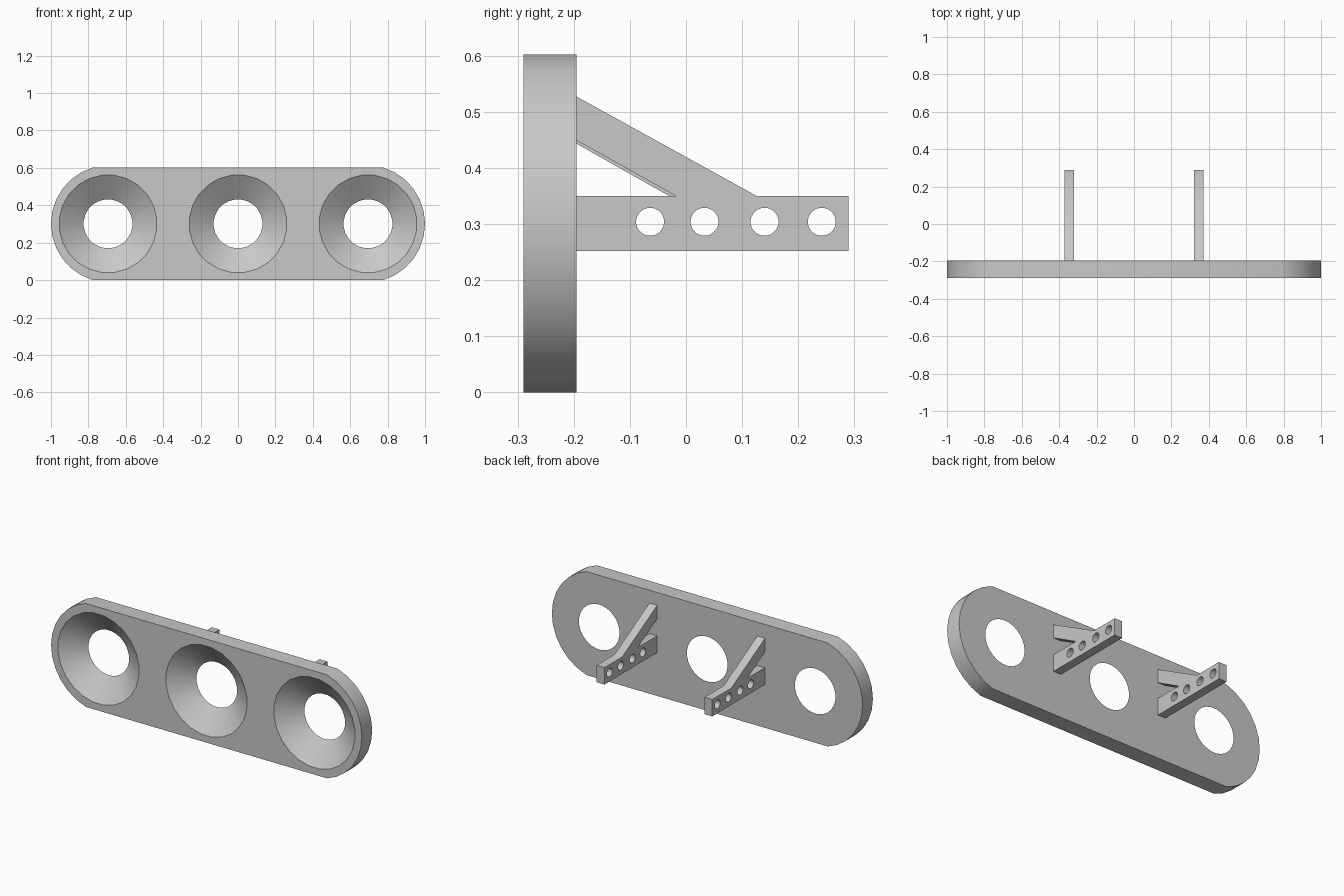
import bpy, bmesh
from math import sin, cos, pi, acos, sqrt
from mathutils import Vector, Matrix

cube = bpy.data.objects.get("Cube")
if cube:
    bpy.data.objects.remove(cube, do_unlink=True)

grey = bpy.data.materials.new("light grey")
grey.use_nodes = True
colour = (0.58, 0.58, 0.58, 1)
grey.diffuse_color = colour
grey.node_tree.nodes["Principled BSDF"].inputs["Base Color"].default_value = colour

MID_Z, FRONT, BACK = 0.301, -0.29, -0.195
SEGMENTS = 24


def make_object(name, bm):
    bmesh.ops.recalc_face_normals(bm, faces=bm.faces)
    mesh = bpy.data.meshes.new(name)
    bm.to_mesh(mesh)
    bm.free()
    mesh.materials.append(grey)
    obj = bpy.data.objects.new(name, mesh)
    bpy.context.collection.objects.link(obj)
    return obj


def extrude_outline(name, points, offset):
    bm = bmesh.new()
    face = bm.faces.new([bm.verts.new(p) for p in points])
    ext = bmesh.ops.extrude_face_region(bm, geom=[face])
    verts = [g for g in ext["geom"] if isinstance(g, bmesh.types.BMVert)]
    bmesh.ops.translate(bm, verts=verts, vec=offset)
    return make_object(name, bm)


def add_cone(bm, start, end, r_start, r_end):
    """Closed cone or cylinder between two points."""
    start, end = Vector(start), Vector(end)
    axis = end - start
    turn = axis.to_track_quat("Z", "Y").to_matrix().to_4x4()
    half_step = Matrix.Rotation(pi / SEGMENTS, 4, "Z")
    bmesh.ops.create_cone(
        bm, cap_ends=True, segments=SEGMENTS, radius1=r_start, radius2=r_end,
        depth=axis.length,
        matrix=Matrix.Translation((start + end) / 2) @ turn @ half_step)


def cut(obj, bm):
    """Subtract the shapes, then discard the cutter."""
    cutter = make_object("cutter", bm)
    cutter.hide_render = True
    mod = obj.modifiers.new("holes", "BOOLEAN")
    mod.operation, mod.solver, mod.object = "DIFFERENCE", "EXACT", cutter
    bpy.ops.object.select_all(action="DESELECT")
    bpy.context.view_layer.objects.active = obj
    obj.select_set(True)
    bpy.ops.object.modifier_apply(modifier=mod.name)
    bpy.data.objects.remove(cutter, do_unlink=True)
    bpy.ops.object.shade_smooth_by_angle()


# Plate: end arcs slightly larger than the plate's half height
radius = 0.3145
centre_x = 1 - radius
sweep = acos(sqrt(radius ** 2 - MID_Z ** 2) / radius)
arc = [(centre_x + radius * cos(a), radius * sin(a))
       for a in (sweep * (i / 6 - 1) for i in range(13))]
outline = arc + [(-x, -z) for x, z in arc]
plate = extrude_outline("plate", [(x, FRONT, MID_Z + z) for x, z in outline],
                        (0, BACK - FRONT, 0))

# Three countersunk holes
bm = bmesh.new()
slope, over = (0.262 - 0.131) / (BACK - FRONT), 0.02
for x in (-0.695, 0, 0.695):
    add_cone(bm, (x, FRONT - over, MID_Z), (x, BACK + over, MID_Z),
             0.262 + slope * over, 0.131 - slope * over)
cut(plate, bm)

# Brackets: drilled bar with a diagonal strut
for name, x, drop in (("left_bracket", 0.347, 0), ("right_bracket", -0.347, 0.006)):
    profile = [(BACK, 0.252), (0.29, 0.252), (0.29, 0.35),
               (0.126 - 2 * drop, 0.35), (BACK, 0.527 - drop),
               (BACK, 0.449 - drop), (-0.018 - 2 * drop, 0.35), (BACK, 0.35)]
    bracket = extrude_outline(name, [(x - 0.025, y, z) for y, z in profile],
                              (0.05, 0, 0))
    bm = bmesh.new()
    for y in (-0.064, 0.033, 0.14, 0.242):
        add_cone(bm, (x - 0.05, y, 0.304), (x + 0.05, y, 0.304), 0.025, 0.025)
    cut(bracket, bm)
